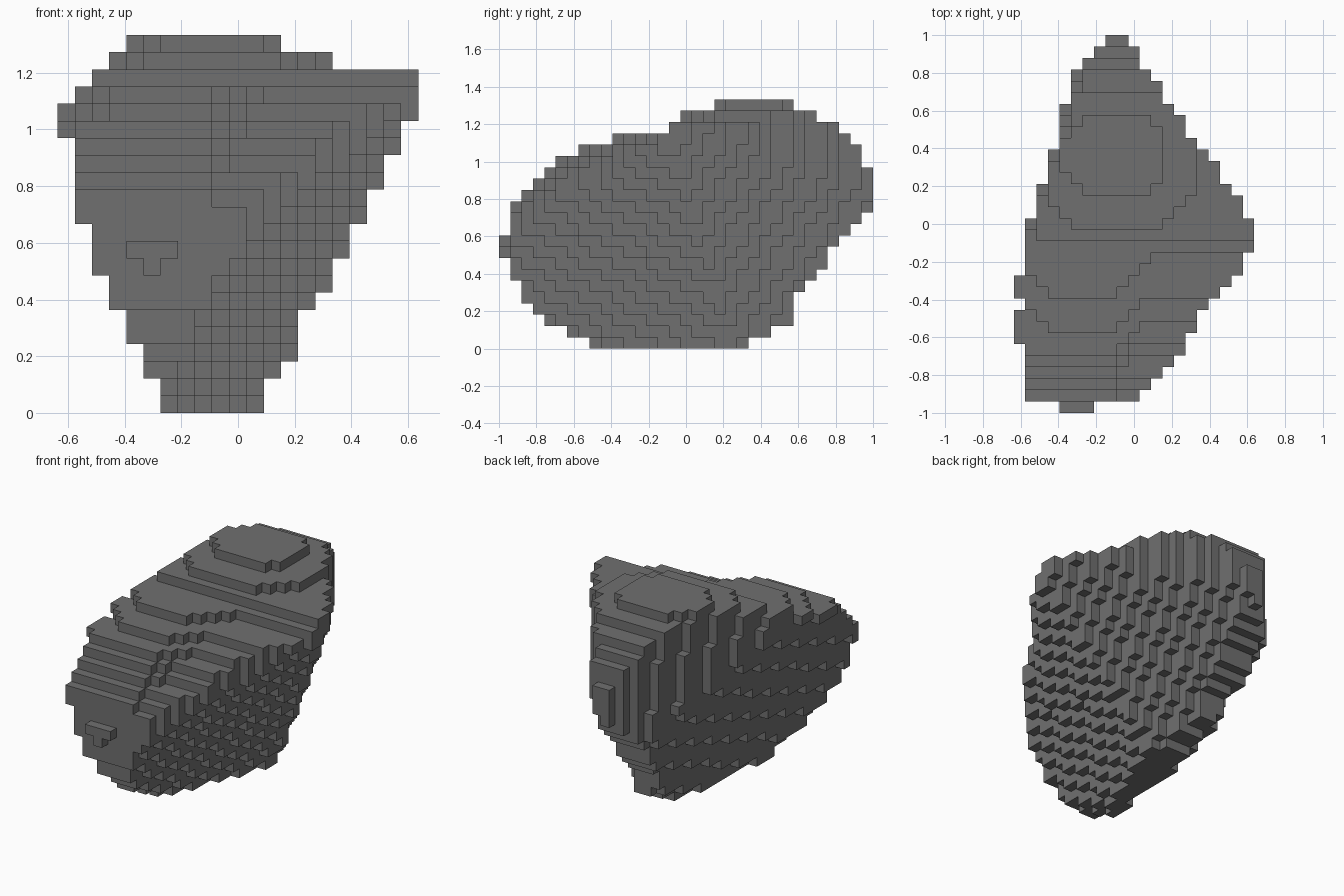
import bpy
import bmesh
from mathutils import Vector

if "Cube" in bpy.data.objects:
    bpy.data.objects.remove(bpy.data.objects["Cube"], do_unlink=True)

# Grid of small blocks
NX, NY, NZ = 21, 33, 22
SIZE = 2 / NY


def along(points, t):
    """Value of a polyline at t, held constant past its ends."""
    if t <= points[0][0]:
        return points[0][1]
    for (t_a, v_a), (t_b, v_b) in zip(points, points[1:]):
        if t <= t_b:
            return v_a + (v_b - v_a) * (t - t_a) / (t_b - t_a)
    return points[-1][1]


# Outlines in block units: two by height for x, two by height for y, two by depth for x
front_low = [(.5, 5.6), (8.5, 2.3), (11.5, 1.4), (15.5, .6), (18.9, .2), (19.5, 2), (21.5, 4)]
front_high = [(.5, 11.95), (17.5, 21), (19.5, 21), (20.5, 16), (21.5, 13)]
side_low = [(.5, 8), (2.5, 4), (4.5, 2.2), (6.5, 1), (12.5, 1), (16.5, 5), (17.5, 7),
            (18.5, 10), (19.5, 14.8), (20.5, 16), (21.5, 19)]
side_high = [(.5, 22), (2.5, 25.7), (4.5, 26.3), (10.5, 31), (12.5, 33), (15.5, 33),
             (17.5, 32), (19.5, 30), (21.5, 26)]
plan_low = [(1, .9), (5.5, .6), (6.5, .2), (13.5, .3), (17.5, 1.2), (29.5, 5.3), (32.5, 8)]
plan_high = [(1.5, 11), (5.5, 15), (8.5, 16.2), (11.5, 19), (14.5, 21), (16.5, 21), (32.5, 10)]


def inside_facets(x, y, z):
    """Large sloping flanks that narrow the block toward its base."""
    front_flank = .63 + .38 * (y + .03) + .64 * (z - 1.03)
    back_flank = .21 - .57 * y + .36 * z
    long_flank = -.188 + .125 * y - .36 * z
    rear_flank = -.62 + .33 * y + .07 * z
    return max(long_flank, rear_flank) < x < min(front_flank, back_flank)


def inside_crown(x, y, z):
    """Cut corners on the two highest layers."""
    spread = abs(x + .09) + abs(y - .36)
    return z < 1.21 or spread < (.38 if z > 1.27 else .58)


def front_retreat(a, c):
    """How far the upper front steps pull back toward either side."""
    if not 12 < c < 19:
        return 0
    right = min(.8 + .5 * (c - 12.5), a - 8.7)
    left = 3.5 - a if c > 17 else 0
    return max(0, right, left)


def filled(i, j, k):
    a, b, c = i + .5, j + .5, k + .5
    x, y, z = (a - NX / 2) * SIZE, (b - NY / 2) * SIZE, c * SIZE
    return (along(front_low, c) < a < along(front_high, c)
            and along(side_low, c) + front_retreat(a, c) < b < along(side_high, c)
            and along(plan_low, b) < a < along(plan_high, b)
            and inside_facets(x, y, z) and inside_crown(x, y, z))


cells = {(i, j, k) for i in range(NX) for j in range(1, NY) for k in range(NZ)
         if filled(i, j, k)}
# Small raised knob on the front
cells |= {(4, 0, 9), (5, 0, 9), (6, 0, 9), (5, 0, 8)}

# Skin the filled cells with outward quads
bm = bmesh.new()
corners = {}


def corner(p):
    key = tuple(round(v) for v in p)
    if key not in corners:
        corners[key] = bm.verts.new(((key[0] - NX / 2) * SIZE,
                                     (key[1] - NY / 2) * SIZE, key[2] * SIZE))
    return corners[key]


axes = [Vector((1, 0, 0)), Vector((0, 1, 0)), Vector((0, 0, 1))]
for cell in sorted(cells):
    for n in range(3):
        for sign in (-1, 1):
            step = axes[n] * sign
            if tuple(round(c + d) for c, d in zip(cell, step)) in cells:
                continue
            u, v = axes[(n + 1) % 3], axes[(n + 2) % 3]
            base = Vector(cell) + (axes[n] if sign > 0 else Vector())
            loop = [base, base + u, base + u + v, base + v]
            bm.faces.new([corner(p) for p in loop[::sign]])

mesh = bpy.data.meshes.new("stepped_block")
bm.to_mesh(mesh)
bm.free()
block = bpy.data.objects.new("stepped_block", mesh)
bpy.context.collection.objects.link(block)

# Plain grey colour
grey = bpy.data.materials.new("stone_grey")
grey.use_nodes = True
colour = (.16, .16, .16, 1)
grey.diffuse_color = colour
for node in grey.node_tree.nodes:
    if node.type == "BSDF_PRINCIPLED":
        node.inputs["Base Color"].default_value = colour
mesh.materials.append(grey)
